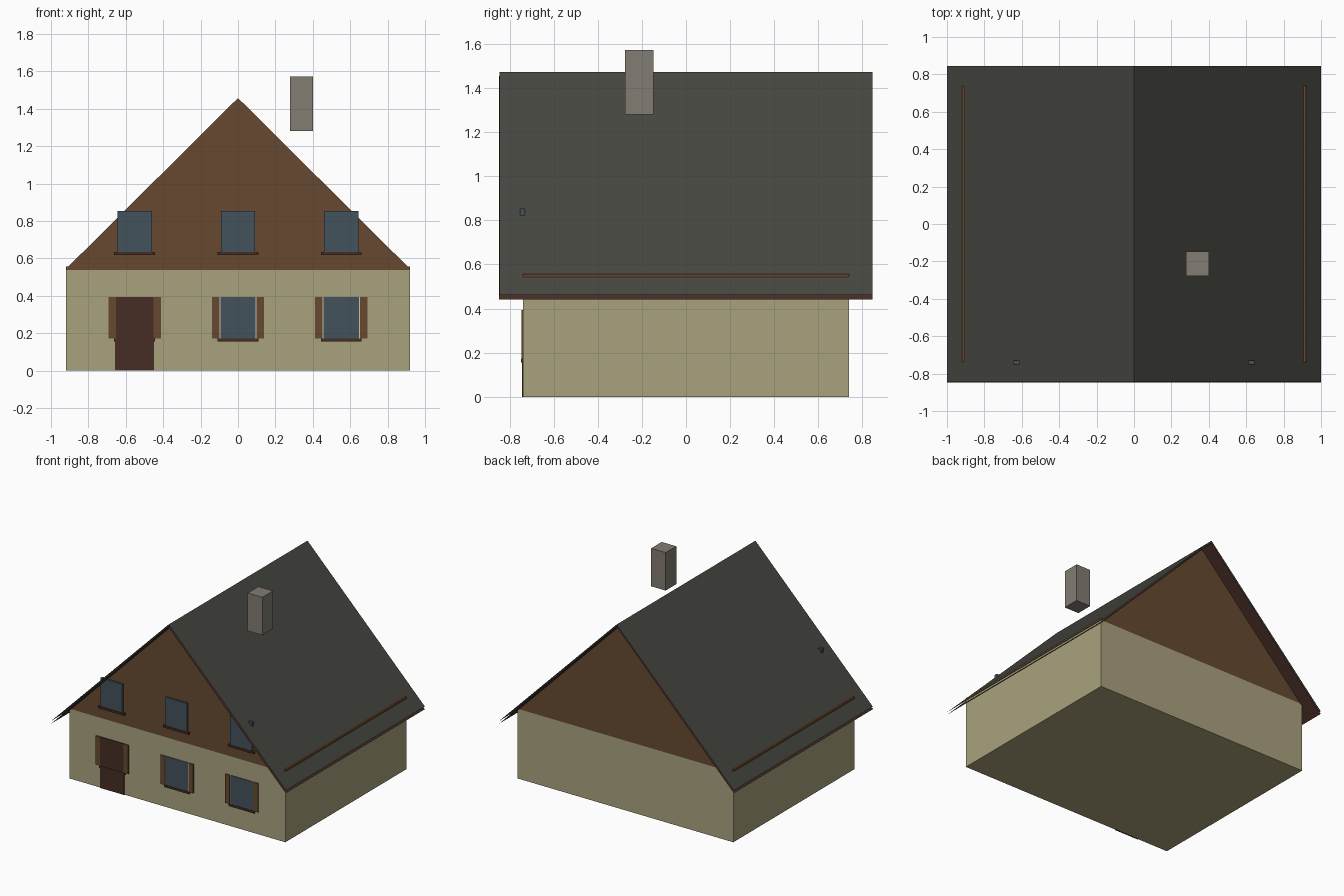
import bpy

if "Cube" in bpy.data.objects:
    bpy.data.objects.remove(bpy.data.objects["Cube"])


def material(name, r, g, b):
    def lin(c):
        c /= 255
        return c / 12.92 if c <= 0.04045 else ((c + 0.055) / 1.055) ** 2.4
    m = bpy.data.materials.new(name)
    m.diffuse_color = (lin(r), lin(g), lin(b), 1)
    m.use_nodes = True
    m.node_tree.nodes["Principled BSDF"].inputs["Base Color"].default_value = m.diffuse_color
    return m


PLASTER = material("plaster", 170, 162, 126)
TIMBER = material("timber", 102, 73, 48)
DARK_WOOD = material("dark_wood", 70, 45, 36)
SLATE = material("slate", 70, 71, 65)
GLASS = material("glass", 68, 82, 92)
STONE = material("chimney_stone", 130, 124, 114)
CREAM = material("window_frame_cream", 205, 198, 172)


def extrude_profile(name, pts, y0, y1, mat, closed=True):
    """Sweep an x-z profile along y; open profiles become thin sheets."""
    n = len(pts)
    verts = [(x, y, z) for y in (y0, y1) for x, z in pts]
    faces = [(i, (i + 1) % n, (i + 1) % n + n, i + n)[::-1]
             for i in range(n if closed else n - 1)]
    if closed:
        faces += [tuple(range(n)), tuple(range(2 * n - 1, n - 1, -1))]
    me = bpy.data.meshes.new(name)
    me.from_pydata(verts, [], faces)
    me.materials.append(mat)
    ob = bpy.data.objects.new(name, me)
    bpy.context.collection.objects.link(ob)
    return ob


def box(name, x0, x1, y0, y1, z0, z1, mat):
    return extrude_profile(name, [(x0, z0), (x1, z0), (x1, z1), (x0, z1)], y0, y1, mat)


WALL = 0.738

# Ground floor and timber gable with its flat base strip
box("walls", -0.92, 0.92, -WALL, WALL, 0, 0.537, PLASTER)
extrude_profile("gable", [(-0.92, 0.537), (0.92, 0.537), (0.92, 0.556), (0.907, 0.556),
                          (0, 1.457), (-0.907, 0.556), (-0.92, 0.556)], -WALL, WALL, TIMBER)

# Roof: slate sheet over a wooden sheet
extrude_profile("roof_slate", [(1, 0.462), (0, 1.472), (-1, 0.462)],
                -0.845, 0.846, SLATE, closed=False)
extrude_profile("roof_underside", [(1, 0.441), (0, 1.455), (-1, 0.441)],
                -0.848, 0.846, DARK_WOOD, closed=False)

# Chimney
box("chimney", 0.277, 0.401, -0.277, -0.148, 1.28, 1.572, STONE)

# Three window columns; the left ground-floor one is the door
for label, cx in (("left", -0.553), ("middle", 0.0), ("right", 0.552)):
    box(f"upper_window_{label}", cx - 0.092, cx + 0.092, -0.752, -0.73, 0.633, 0.853, GLASS)
    box(f"upper_sill_{label}", cx - 0.109, cx + 0.109, -0.757, -0.73, 0.617, 0.633, DARK_WOOD)
    if label == "left":
        box("door", cx - 0.104, cx + 0.104, -0.744, -0.73, 0, 0.393, DARK_WOOD)
    else:
        box(f"frame_{label}", cx - 0.1, cx + 0.1, -0.740, -0.73, 0.171, 0.393, CREAM)
        box(f"window_{label}", cx - 0.094, cx + 0.094, -0.743, -0.73, 0.171, 0.393, GLASS)
    box(f"sill_{label}", cx - 0.109, cx + 0.109, -0.747, -0.73, 0.155, 0.171, DARK_WOOD)
    for side in (-1, 1):
        a, b = sorted((cx + side * 0.1, cx + side * 0.14))
        box(f"shutter_{label}_{'l' if side < 0 else 'r'}", a, b,
            -0.746, -0.73, 0.171, 0.393, TIMBER)
